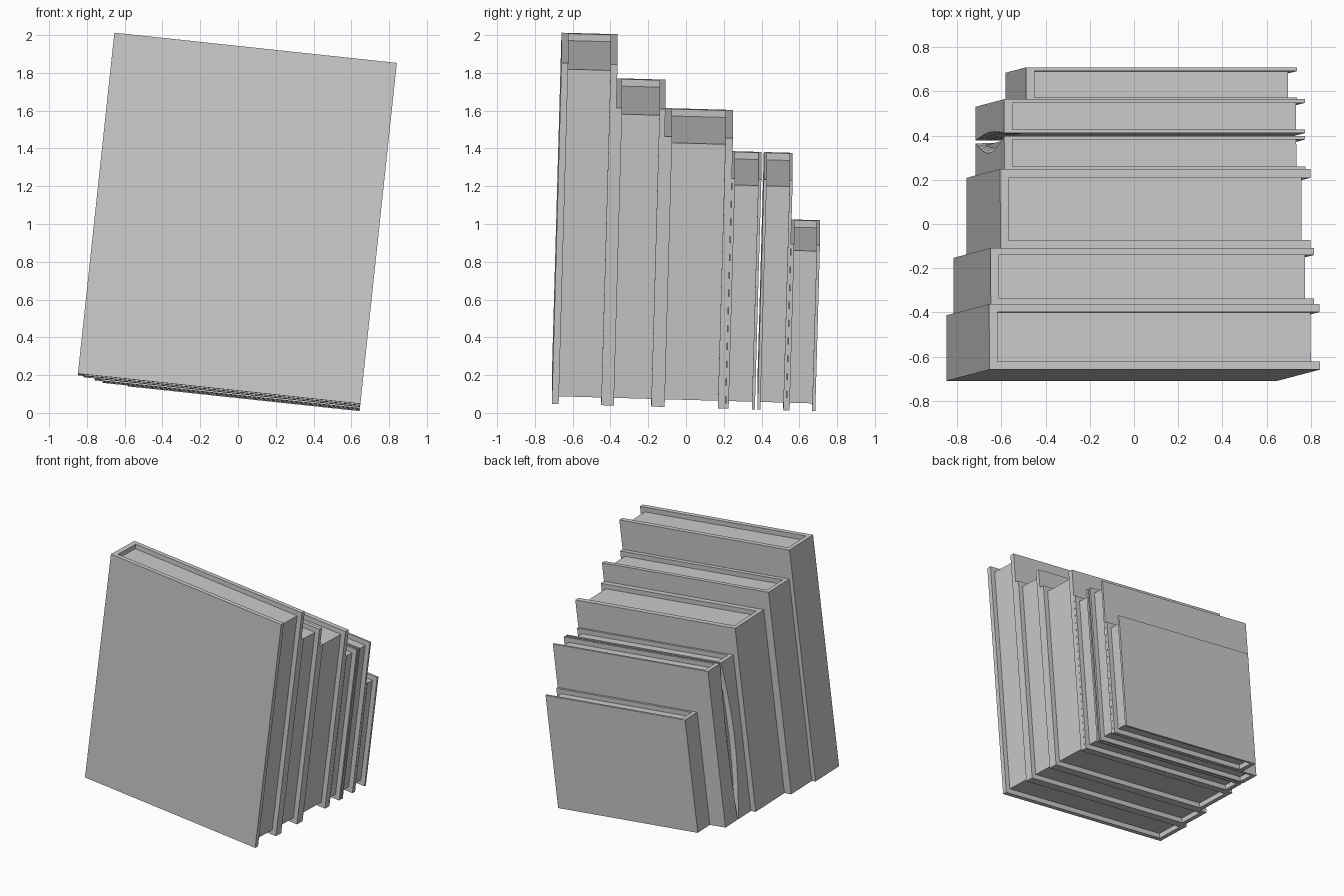
import bpy
import bmesh
import math
from mathutils import Matrix, Vector

if "Cube" in bpy.data.objects:
    bpy.data.objects.remove(bpy.data.objects["Cube"], do_unlink=True)

grey = bpy.data.materials.new("plain_grey")
grey.use_nodes = True
COLOUR = (0.6, 0.6, 0.6, 1)
grey.diffuse_color = COLOUR
grey.node_tree.nodes["Principled BSDF"].inputs["Base Color"].default_value = COLOUR

# Leaning frame of the whole row: origin at the front lower fore-edge corner
LEAN = (Matrix.Translation((0.648, -0.71, 0.048))
        @ Matrix.Rotation(math.radians(6.1), 4, "Y")
        @ Matrix.Rotation(math.radians(-1.6), 4, "X"))
INSET = 0.037


def loft(name, rings):
    """Closed solid through a stack of matching outlines."""
    bm = bmesh.new()
    loops = [[bm.verts.new(LEAN @ Vector(p)) for p in ring] for ring in rings]
    n = len(loops[0])
    for low, high in zip(loops, loops[1:]):
        for i in range(n):
            j = (i + 1) % n
            bm.faces.new((low[i], low[j], high[j], high[i]))
    bm.faces.new(loops[0][::-1])
    bm.faces.new(loops[-1])
    bmesh.ops.recalc_face_normals(bm, faces=bm.faces)
    mesh = bpy.data.meshes.new(name)
    bm.to_mesh(mesh)
    bm.free()
    mesh.materials.append(grey)
    obj = bpy.data.objects.new(name, mesh)
    bpy.context.collection.objects.link(obj)


def book(name, y0, y1, width, height, board, dent_front=0, dent_back=0):
    """U-shaped cover around a recessed page block; dents bow the spine corners."""
    steps = 12 if dent_front or dent_back else 1
    hinge = INSET - width
    rings = []
    for k in range(steps + 1):
        t = k / steps
        bow = math.sin(math.pi * t)
        f, b = y0 + dent_front * bow, y1 - dent_back * bow
        z = height * t
        rings.append([(0, y0, z), (hinge + 0.05, y0, z), (-width, f, z),
                      (-width, b, z), (hinge + 0.05, y1, z), (0, y1, z),
                      (0, y1 - board, z), (hinge, y1 - board, z),
                      (hinge, y0 + board, z), (0, y0 + board, z)])
    loft(name + "_cover", rings)
    x0, x1 = hinge - 0.005, -INSET
    a, b = y0 + board - 0.004, y1 - board + 0.004
    loft(name + "_pages", [[(x0, a, z), (x1, a, z), (x1, b, z), (x0, b, z)]
                           for z in (INSET, height - INSET)])


# Row of books from tallest at the front to smallest at the back
book("tallest_book", 0, 0.297, 1.504, 1.816, 0.036)
book("tall_book", 0.297, 0.557, 1.472, 1.585, 0.031)
book("thick_book", 0.557, 0.919, 1.412, 1.44, 0.04)
book("medium_book_front", 0.92, 1.075, 1.37, 1.225, 0.016, dent_back=0.06)
book("medium_book_back", 1.088, 1.241, 1.37, 1.225, 0.016, dent_front=0.02)
book("small_book", 1.242, 1.395, 1.233, 0.885, 0.017)
